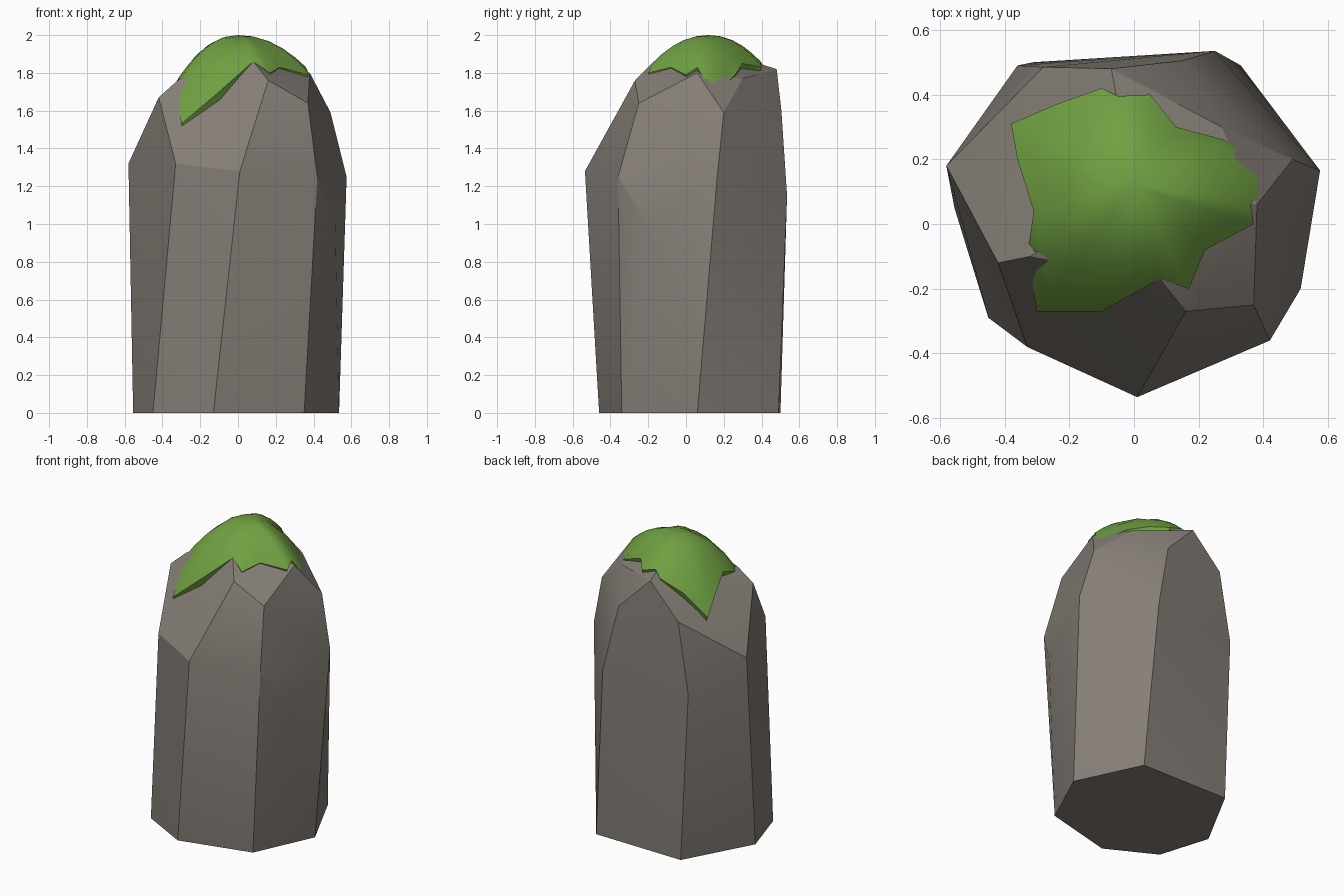
import bpy, bmesh, math
from mathutils import Vector

if "Cube" in bpy.data.objects:
    bpy.data.objects.remove(bpy.data.objects["Cube"])


def material(name, rgb):
    m = bpy.data.materials.new(name)
    m.diffuse_color = (*rgb, 1)
    m.use_nodes = True
    m.node_tree.nodes["Principled BSDF"].inputs["Base Color"].default_value = m.diffuse_color
    return m


def finish(bm, name, mat, angle):
    bmesh.ops.recalc_face_normals(bm, faces=bm.faces[:])
    me = bpy.data.meshes.new(name)
    bm.to_mesh(me)
    bm.free()
    me.materials.append(mat)
    ob = bpy.data.objects.new(name, me)
    bpy.context.collection.objects.link(ob)
    bpy.ops.object.select_all(action='DESELECT')
    ob.select_set(True)
    bpy.context.view_layer.objects.active = ob
    bpy.ops.object.shade_smooth_by_angle(angle=math.radians(angle))


stone = material("grey stone", (0.235, 0.210, 0.183))
green = material("moss green", (0.165, 0.36, 0.055))

# Rock: chiselled convex block through its corner points
base = [(-.45, -.29), (-.13, -.46), (.35, -.34), (.535, .06),
        (.33, .49), (-.31, .50), (-.555, .05)]
shoulder = [(-.33, -.38, 1.32), (.01, -.535, 1.28), (.42, -.36, 1.25),
            (.515, -.2, 1.0), (.575, .165, 1.25), (.25, .535, 1.15),
            (-.36, .49, 1.13), (-.58, .18, 1.32)]
upper = [(-.42, -.12, 1.67), (.16, -.27, 1.76), (.37, -.25, 1.64),
         (.38, .06, 1.80), (.49, .2, 1.59), (.15, .505, 1.6),
         (-.07, .48, 1.82), (-.28, .485, 1.6)]
crown = [(-.32, -.1, 1.76), (.08, -.17, 1.86), (.27, .3, 1.77), (0, .1, 1.94)]
bm = bmesh.new()
for p in [(x, y, 0) for x, y in base] + shoulder + upper + crown:
    bm.verts.new(p)
res = bmesh.ops.convex_hull(bm, input=bm.verts[:])
loose = [v for v in bm.verts if not v.link_faces]
bmesh.ops.delete(bm, geom=loose, context='VERTS')
finish(bm, "rock", stone, 20)

# Moss cap: ragged outline lofted into a rounded dome
outline = [(-.38, .31, 1.59), (-.36, .2, 1.70), (-.31, .04, 1.78),
           (-.33, -.1, 1.73), (-.30, -.27, 1.53), (-.1, -.27, 1.70),
           (.08, -.17, 1.86), (.17, -.2, 1.80), (.22, -.08, 1.83),
           (.37, 0, 1.79), (.36, .06, 1.83), (.425, .15, 1.68),
           (.28, .26, 1.79), (.13, .3, 1.85), (.05, .4, 1.83),
           (-.05, .395, 1.86), (-.1, .42, 1.82), (-.24, .37, 1.74)]
cx, cy, top = 0, .12, 2.0
n = len(outline)
bm = bmesh.new()
rings = []
for t in (1, .85, .65, .45, .22):
    rings.append([bm.verts.new((cx + (x - cx) * t, cy + (y - cy) * t,
                                top - (top - z) * t ** 2.1))
                  for x, y, z in outline])
# skirt tucked into the rock closes the rim
rings.insert(0, [bm.verts.new((cx + (x - cx) * .93, cy + (y - cy) * .93, z - .05))
                 for x, y, z in outline])
for a, b in zip(rings, rings[1:]):
    for i in range(n):
        j = (i + 1) % n
        bm.faces.new((a[i], a[j], b[j], b[i]))
tip = bm.verts.new((cx, cy, top))
for i in range(n):
    bm.faces.new((rings[-1][i], rings[-1][(i + 1) % n], tip))
finish(bm, "moss_cap", green, 50)
